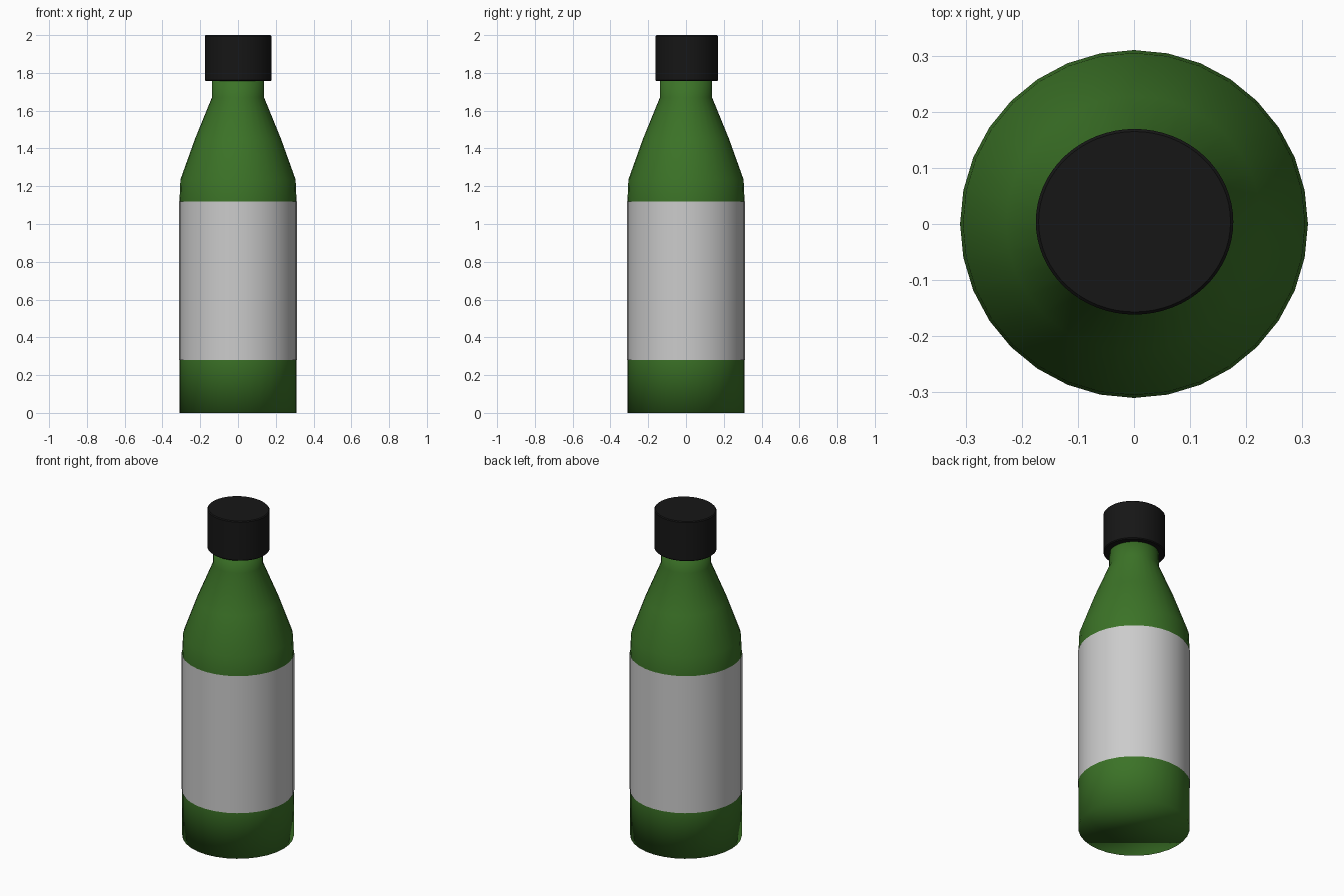
import bpy, bmesh, math

if "Cube" in bpy.data.objects:
    bpy.data.objects.remove(bpy.data.objects["Cube"])


def material(name, rgb):
    m = bpy.data.materials.new(name)
    m.diffuse_color = (*rgb, 1)
    m.use_nodes = True
    m.node_tree.nodes["Principled BSDF"].inputs["Base Color"].default_value = m.diffuse_color
    return m


def lathe(name, profile, segs, mat=None, sx=1, sy=1, closed=True, loc=(0, 0, 0)):
    """Revolve (radius, z) points round the z axis."""
    bm = bmesh.new()
    rings = []
    for r, z in profile:
        angles = [2 * math.pi * i / segs for i in range(segs)]
        rings.append([bm.verts.new((r * sx * math.cos(a), r * sy * math.sin(a), z))
                      for a in angles])
    for lo, hi in zip(rings, rings[1:]):
        for i in range(segs):
            j = (i + 1) % segs
            bm.faces.new((lo[i], lo[j], hi[j], hi[i]))
    if closed:
        bm.faces.new(rings[0][::-1])
        bm.faces.new(rings[-1])
    for f in bm.faces:
        f.smooth = True
    me = bpy.data.meshes.new(name)
    bm.to_mesh(me)
    bm.free()
    ob = bpy.data.objects.new(name, me)
    ob.location = loc
    bpy.context.collection.objects.link(ob)
    if mat:
        me.materials.append(mat)
    return ob


green = material("green_glass", (0.044, 0.17, 0.02))
black = material("black_cap", (0.008, 0.008, 0.008))

# Bottle: straight body, sloping shoulder and short neck
lathe("bottle", [(0.31, 0), (0.31, 0.28), (0.31, 1.12), (0.305, 1.235),
                 (0.228, 1.45), (0.138, 1.67), (0.138, 1.80)], 32, green)

# Label: thin band wrapped round the body
lathe("label", [(0.3125, 0.28), (0.3125, 1.12)], 32, closed=False)

# Cap: slightly oval, with softened rims
cap = lathe("cap", [(0.171, 1.757), (0.176, 1.762), (0.176, 1.995), (0.171, 2.0)],
            64, black, sy=0.94, loc=(0.001, 0.004, 0))
bpy.context.view_layer.objects.active = cap
cap.select_set(True)
bpy.ops.object.shade_smooth_by_angle(angle=math.radians(30))
